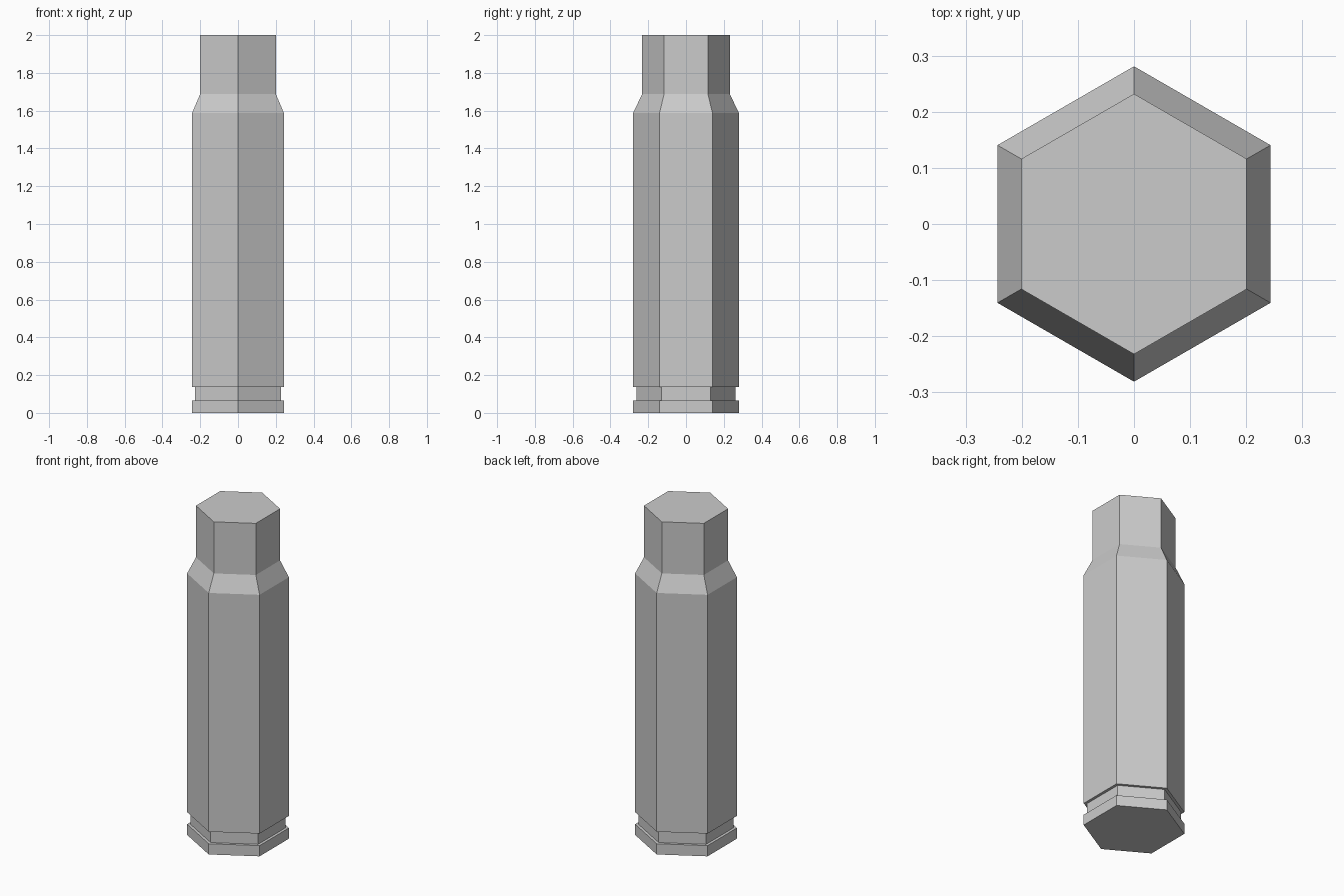
import bpy
import bmesh
from math import cos, sin, tau

cube = bpy.data.objects.get("Cube")
if cube:
    bpy.data.objects.remove(cube, do_unlink=True)

SIDES = 6

# Single plain grey
grey = bpy.data.materials.new("plain_grey")
grey.use_nodes = True
colour = (0.6, 0.6, 0.6, 1)
grey.diffuse_color = colour
grey.node_tree.nodes["Principled BSDF"].inputs["Base Color"].default_value = colour

# Radius and height of each ring, from base to mouth
profile = [
    (0.281, 0.0), (0.281, 0.065),    # rim
    (0.262, 0.065), (0.262, 0.138),  # extractor groove
    (0.281, 0.138), (0.281, 1.587),  # body
    (0.232, 1.687), (0.232, 2.0),    # shoulder and neck
]

# Hexagonal casing, with a corner facing the front
bm = bmesh.new()
rings = []
for radius, z in profile:
    angles = [tau * (i + 0.5) / SIDES for i in range(SIDES)]
    rings.append([bm.verts.new((radius * cos(a), radius * sin(a), z)) for a in angles])

for low, high in zip(rings, rings[1:]):
    for i in range(SIDES):
        j = (i + 1) % SIDES
        bm.faces.new((low[i], low[j], high[j], high[i]))

# Flat base and closed mouth
bm.faces.new(reversed(rings[0]))
bm.faces.new(rings[-1])

mesh = bpy.data.meshes.new("casing")
bm.to_mesh(mesh)
bm.free()
mesh.materials.append(grey)
casing = bpy.data.objects.new("casing", mesh)
bpy.context.collection.objects.link(casing)
